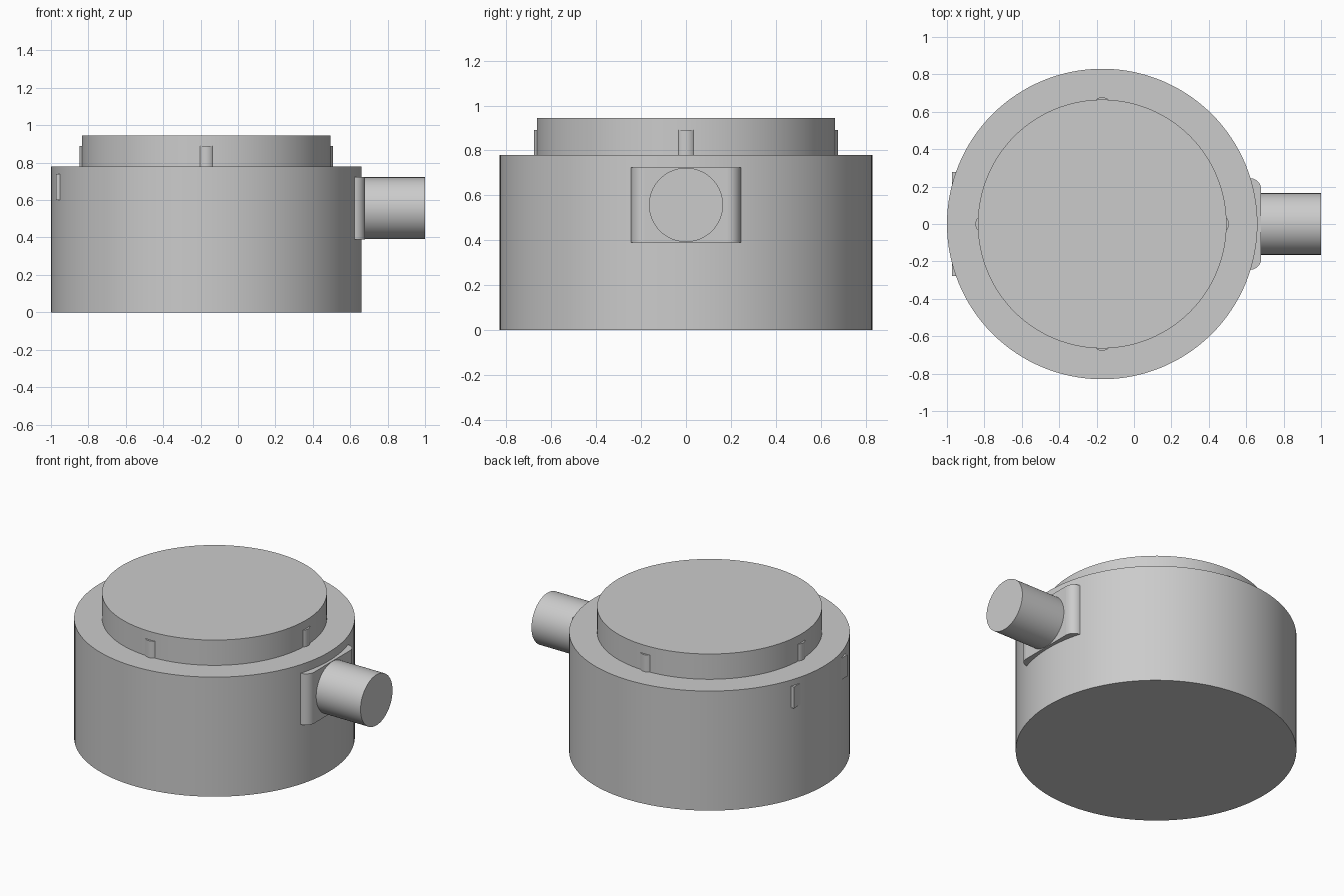
import bpy
import math
from mathutils import Matrix, Vector

cube = bpy.data.objects.get("Cube")
if cube:
    bpy.data.objects.remove(cube, do_unlink=True)

AXIS_X = -0.17      # centre line of the round housing
BODY_R, BODY_TOP = 0.83, 0.78
CAP_R, CAP_TOP = 0.665, 0.945
PORT_Z, PORT_R = 0.557, 0.165

grey = bpy.data.materials.new("plain grey")
grey.use_nodes = True
colour = (0.6, 0.6, 0.6, 1)
grey.diffuse_color = colour
grey.node_tree.nodes["Principled BSDF"].inputs["Base Color"].default_value = colour


def finish(name):
    obj = bpy.context.object
    obj.name = obj.data.name = name
    obj.data.materials.append(grey)
    return obj


def smooth():
    bpy.ops.object.shade_smooth_by_angle(angle=math.radians(35))


def cylinder(name, radius, start, end, sides=96):
    start, end = Vector(start), Vector(end)
    axis = end - start
    bpy.ops.mesh.primitive_cylinder_add(
        vertices=sides, radius=radius, depth=axis.length,
        location=(start + end) / 2, rotation=axis.to_track_quat('Z', 'Y').to_euler())
    obj = finish(name)
    smooth()
    return obj


def box(name, low, high):
    low, high = Vector(low), Vector(high)
    bpy.ops.mesh.primitive_cube_add(size=1, location=(low + high) / 2)
    obj = finish(name)
    obj.data.transform(Matrix.Diagonal((*(high - low), 1)))
    return obj


# Housing and raised lid
cylinder("housing", BODY_R, (AXIS_X, 0, 0), (AXIS_X, 0, BODY_TOP), 128)
cylinder("lid", CAP_R, (AXIS_X, 0, BODY_TOP - 0.02), (AXIS_X, 0, CAP_TOP), 128)

# Four small ribs around the lid
for i, side in enumerate(("left", "back", "right", "front")):
    a = i * math.pi / 2
    reach = CAP_R + 0.013 - 0.05
    x, y = AXIS_X + reach * math.cos(a), reach * math.sin(a)
    cylinder(side + "_lid_rib", 0.05, (x, y, BODY_TOP - 0.02), (x, y, 0.89), 24)

# Side port: mounting pad with rounded upright edges, then the pipe
pad = box("port_pad", (0.4, -0.245, PORT_Z - PORT_R - 0.002),
          (0.68, 0.245, PORT_Z + PORT_R + 0.002))
weights = pad.data.attributes.new("bevel_weight_edge", 'FLOAT', 'EDGE')
for edge in pad.data.edges:
    p, q = (pad.data.vertices[v].co for v in edge.vertices)
    if p.x > 0 and q.x > 0 and abs(p.z - q.z) > 0.1:
        weights.data[edge.index].value = 1
bevel = pad.modifiers.new("rounded edges", 'BEVEL')
bevel.limit_method = 'WEIGHT'
bevel.width = 0.06
bevel.segments = 8
smooth()
cylinder("port_pipe", PORT_R, (0.6, 0, PORT_Z), (1, 0, PORT_Z), 64)

# Flat plate set into the opposite side, its ends just breaking the surface
box("side_plate", (-0.973, -0.277, 0.6), (-0.9, 0.277, 0.74))
